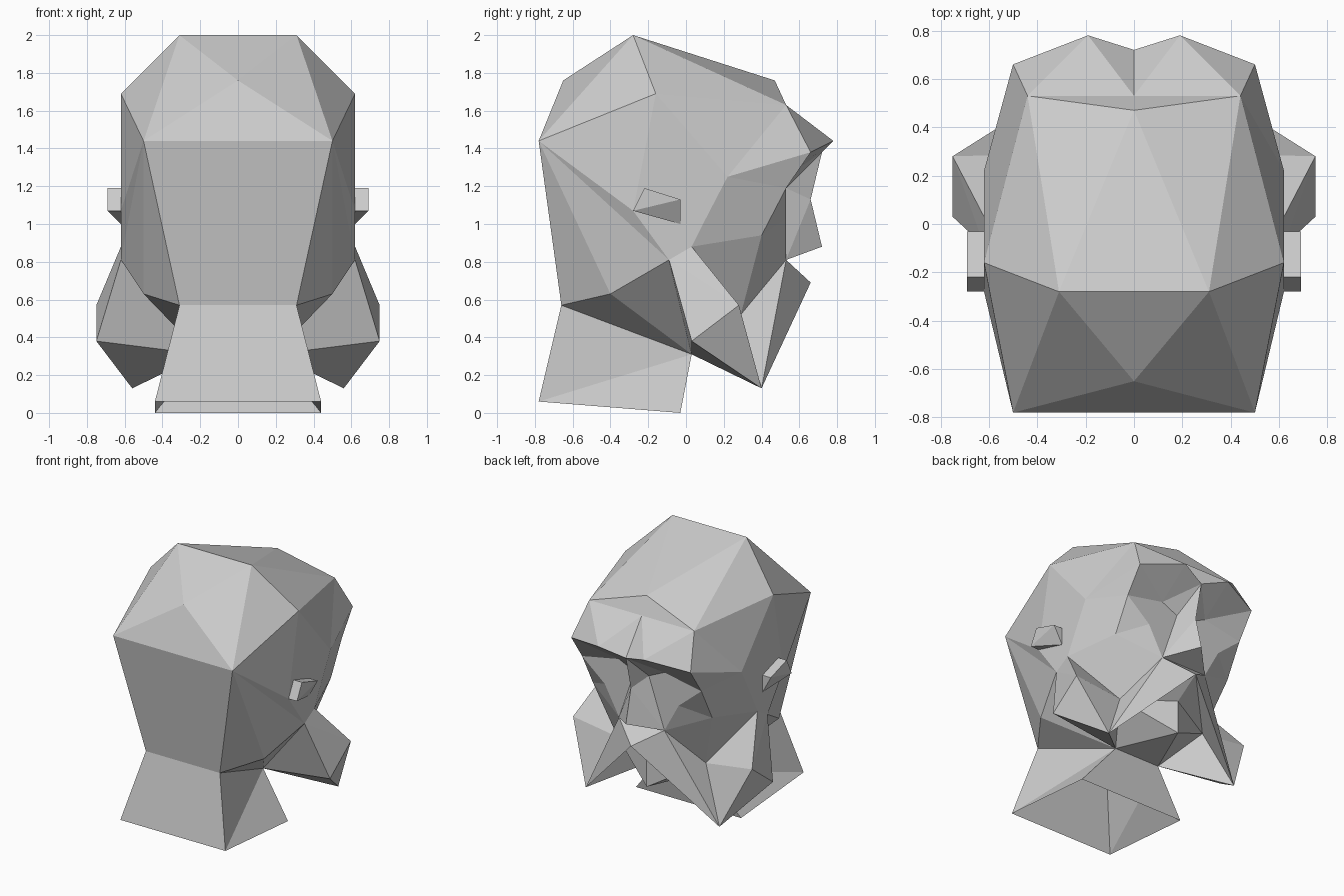
import bpy
import bmesh

if "Cube" in bpy.data.objects:
    bpy.data.objects.remove(bpy.data.objects["Cube"], do_unlink=True)

clay = bpy.data.materials.new("grey clay")
clay.use_nodes = True
colour = (0.6, 0.6, 0.6, 1)
clay.diffuse_color = colour
clay.node_tree.nodes["Principled BSDF"].inputs["Base Color"].default_value = colour

# Landmarks of the +x half; a trailing "_mid" means the same point moved to x = 0
LANDMARK = {
    # skull
    "crown": (.31, -.28, 2), "temple": (.62, -.16, 1.69), "occiput": (.5, -.78, 1.44),
    "whorl": (0, -.65, 1.76), "nape": (.31, -.66, .57), "jaw_back": (.5, -.4, .63),
    "ear_base": (.62, -.28, 1.07), "lobe": (.62, -.09, .81), "hairline": (0, .47, 1.76),
    "cheek_top": (.62, .22, 1.25), "cheek_side": (.62, .09, 1), "burn_top": (.62, .03, .88),
    # brow and eyes
    "forehead": (.44, .53, 1.63), "brow_peak": (.19, .78, 1.44), "brow_end": (.5, .66, 1.38),
    "brow_dip": (0, .72, 1.38), "eye_out": (.5, .53, 1.19), "eye_top": (.19, .53, 1.25),
    "eye_low": (.31, .53, 1.03), "cheek": (.5, .4, .94),
    # nose and mouth
    "eye_in": (.06, .53, 1.19), "bridge": (0, .66, 1.13), "tip": (0, .72, .88),
    "nostril": (.19, .53, .81), "lip": (0, .66, .69), "mouth": (0, .47, .56),
    # whiskers, jaw and neck
    "burn_out": (.75, .28, .57), "burn_back": (.75, .03, .38), "whisker_tip": (.56, .4, .13),
    "jowl": (.37, .29, .52), "throat": (.19, .03, .31), "chin": (0, .47, .31),
    "neck_back": (.44, -.78, .06), "neck_front": (.44, -.03, 0),
}

# Facets of each part, as the landmarks around them
PARTS = {
    "skull": [
        "crown crown_mid whorl", "crown whorl occiput", "whorl occiput occiput_mid",
        "crown temple occiput", "crown crown_mid hairline", "crown hairline forehead",
        "crown temple forehead", "temple cheek_top forehead",
        "occiput occiput_mid nape_mid nape", "occiput nape jaw_back",
        "occiput jaw_back lobe", "occiput lobe ear_base", "occiput ear_base temple",
        "temple ear_base cheek_top", "ear_base lobe burn_top cheek_side cheek_top"],
    "brow": [
        "hairline forehead forehead_mid", "forehead brow_peak forehead_mid",
        "forehead brow_end brow_peak", "forehead_mid brow_peak brow_dip",
        "forehead cheek_top brow_end", "brow_end eye_top eye_out",
        "brow_end brow_peak eye_top", "brow_peak brow_dip eye_top",
        "brow_dip eye_in eye_top"],
    "eye_sockets": [
        "eye_in nostril eye_low", "eye_in eye_low eye_top", "eye_top eye_low eye_out",
        "eye_out eye_low cheek", "eye_low nostril cheek"],
    "cheeks": [
        "brow_end cheek_top eye_out", "cheek_top cheek eye_out",
        "cheek_top cheek_side cheek", "cheek_side burn_top cheek",
        "burn_top jowl cheek", "nostril jowl cheek"],
    "nose": [
        "brow_dip bridge eye_in", "bridge tip nostril", "bridge nostril eye_in",
        "tip nostril_mid nostril"],
    "moustache": [
        "nostril_mid nostril lip", "nostril lip whisker_tip",
        "nostril jowl whisker_tip", "lip jowl whisker_tip"],
    "sideburns": [
        "lobe throat burn_back", "lobe burn_back burn_out", "lobe burn_out burn_top",
        "burn_back whisker_tip burn_out", "burn_back throat whisker_tip",
        "burn_top burn_out jowl", "burn_out whisker_tip jowl", "whisker_tip throat jowl"],
    "jaw": [
        "nape throat jaw_back", "jaw_back throat lobe", "throat jowl chin",
        "throat throat_mid chin", "lip mouth jowl", "mouth chin jowl"],
    "neck": [
        "nape nape_mid neck_back_mid neck_back", "nape neck_back throat",
        "neck_back neck_front throat", "throat throat_mid neck_front_mid neck_front"],
}


def point(name, side):
    x, y, z = LANDMARK[name.removesuffix("_mid")]
    return (0 if name.endswith("_mid") else x * side, y, z)


def finish(name, bm):
    mesh = bpy.data.meshes.new(name)
    bm.to_mesh(mesh)
    bm.free()
    mesh.materials.append(clay)
    bpy.context.collection.objects.link(bpy.data.objects.new(name, mesh))


# Whole head as one shell, so that every facet is turned outwards
shell = bmesh.new()
corners, owner = {}, []
for part, facets in PARTS.items():
    for facet in facets:
        for side in (1, -1):
            spots = [point(n, side) for n in facet.split()]
            for p in spots:
                if p not in corners:
                    corners[p] = shell.verts.new(p)
            shell.faces.new([corners[p] for p in spots])
            owner.append(part)
bmesh.ops.recalc_face_normals(shell, faces=shell.faces[:])

# Split the shell into its named parts
for part in PARTS:
    piece = shell.copy()
    piece.faces.ensure_lookup_table()
    others = [f for f, o in zip(piece.faces, owner) if o != part]
    bmesh.ops.delete(piece, geom=others, context="FACES")
    finish(part, piece)
shell.free()

# Ears: wedges whose lower front corner meets the head
outline = [(-.28, 1.07), (-.22, 1.19), (-.03, 1.13), (-.03, 1)]
for name, side in (("left_ear", 1), ("right_ear", -1)):
    ear = bmesh.new()
    for y, z in outline:
        ear.verts.new((side * .62, y, z))
        if z > 1:
            ear.verts.new((side * .69, y, z))
    bmesh.ops.convex_hull(ear, input=ear.verts[:])
    bmesh.ops.recalc_face_normals(ear, faces=ear.faces[:])
    finish(name, ear)
